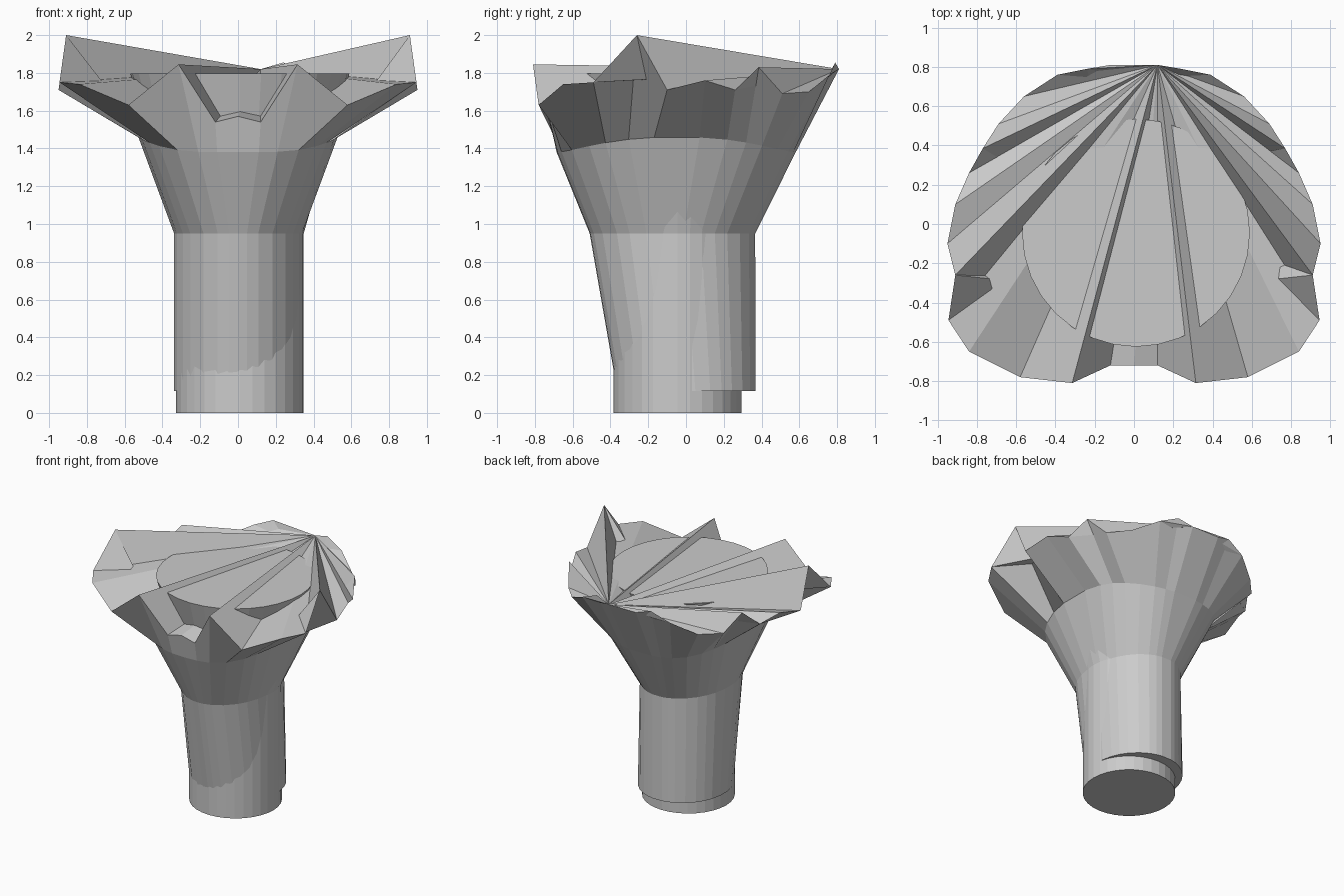
import bpy, bmesh
from math import sin, cos, pi, atan2, copysign

if "Cube" in bpy.data.objects:
    bpy.data.objects.remove(bpy.data.objects["Cube"])


def finish(bm, name):
    bmesh.ops.recalc_face_normals(bm, faces=bm.faces)
    me = bpy.data.meshes.new(name)
    bm.to_mesh(me)
    bm.free()
    ob = bpy.data.objects.new(name, me)
    bpy.context.collection.objects.link(ob)
    return ob


def bridge(bm, a, b):
    n = len(a)
    for i in range(n):
        j = (i + 1) % n
        bm.faces.new((a[i], a[j], b[j], b[i]))


# inner core: straight stem that widens into a flat disc
bm = bmesh.new()
N = 32
rings = [[bm.verts.new((0.01 + r * sin(2 * pi * i / N), -0.045 + r * cos(2 * pi * i / N), z))
          for i in range(N)] for r, z in ((0.338, 0), (0.338, 0.95), (0.58, 1.797))]
for a, b in zip(rings, rings[1:]):
    bridge(bm, a, b)
bm.faces.new(rings[0])
bm.faces.new(rings[-1])
finish(bm, "inner_core")

# ragged rim, right half from back to front
half = [(0.12, 0.81, 1.82), (0.24, 0.79, 1.855), (0.39, 0.76, 1.79),
        (0.56, 0.65, 1.70), (0.69, 0.51, 1.69), (0.77, 0.385, 1.83),
        (0.84, 0.26, 1.71), (0.91, 0.10, 1.76), (0.95, -0.10, 1.71),
        (0.91, -0.26, 2.0), (0.945, -0.49, 1.75), (0.84, -0.65, 1.74),
        (0.58, -0.78, 1.63), (0.315, -0.81, 1.845), (0.12, -0.72, 1.54)]
rim_pts = half + [(0, -0.72, 1.57)] + [(-x, y, z) for x, y, z in reversed(half)]
angles = [atan2(x / 0.95, y / 0.81) for x, y, z in rim_pts]


def power(v, e):
    return copysign(abs(v) ** e, v)


def oval(bm, rx, ry, cy, z, e=1.0, lift=0.0):
    return [bm.verts.new((rx * power(sin(t), e), cy + ry * power(cos(t), e),
                          z + lift * abs(sin(t)) ** 3)) for t in angles]


# outer bark: leaning sleeve flaring out to the ragged rim
bm = bmesh.new()
rings = [oval(bm, 0.341, 0.367, 0.003, 0.115),
         oval(bm, 0.341, 0.44, -0.07, 0.95),
         oval(bm, 0.53, 0.635, -0.05, 1.38, 0.8, 0.08),
         [bm.verts.new(p) for p in rim_pts]]
for a, b in zip(rings, rings[1:]):
    bridge(bm, a, b)
bm.faces.new(rings[0])
# top surface: fan from one back corner of the rim
rim = rings[-1]
for i in range(1, len(rim) - 1):
    bm.faces.new((rim[0], rim[i], rim[i + 1]))
finish(bm, "outer_bark")
